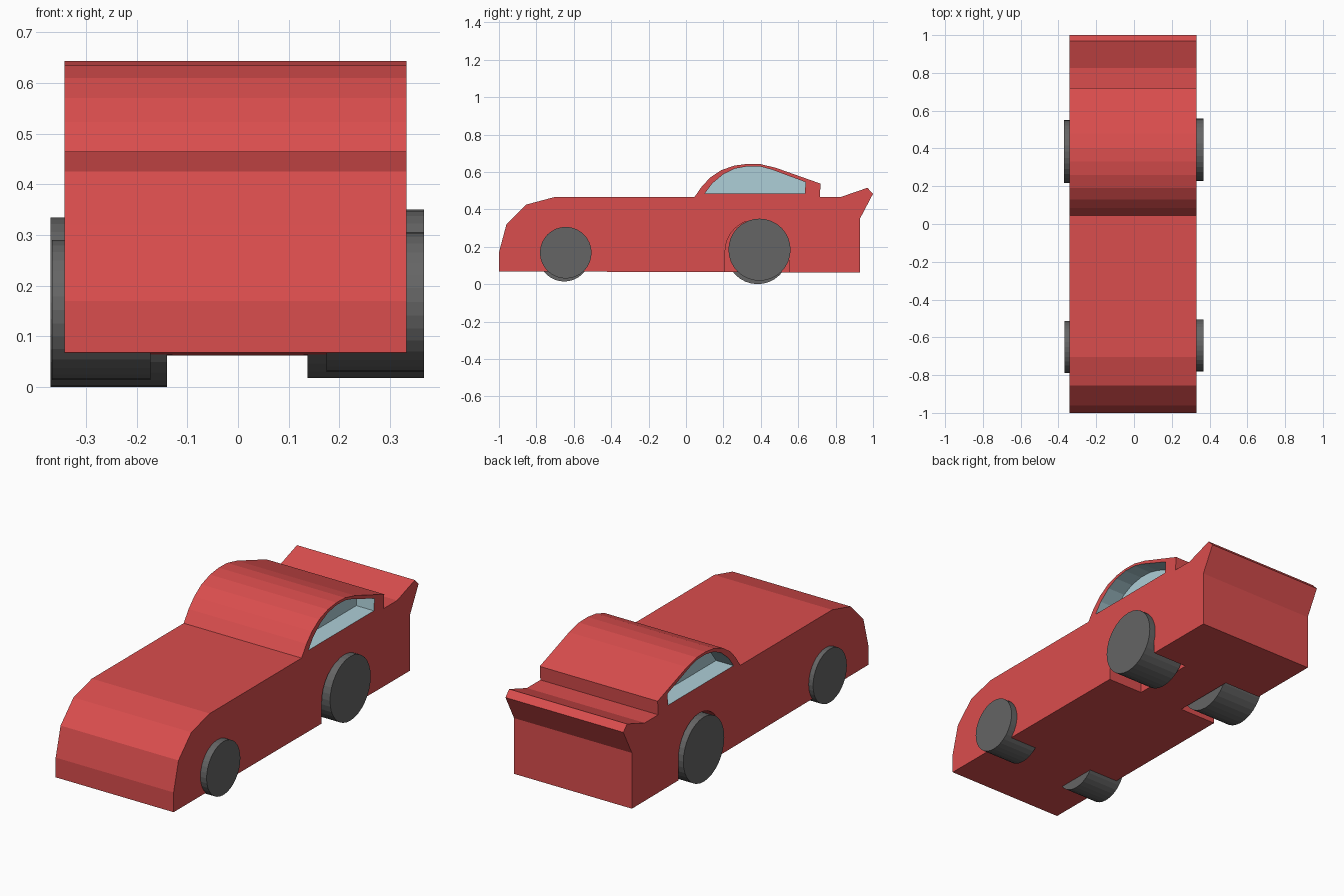
import bpy, bmesh, math

if "Cube" in bpy.data.objects:
    bpy.data.objects.remove(bpy.data.objects["Cube"])


def material(name, rgb):
    m = bpy.data.materials.new(name)
    m.diffuse_color = (*rgb, 1)
    m.use_nodes = True
    m.node_tree.nodes["Principled BSDF"].inputs["Base Color"].default_value = m.diffuse_color
    return m


red = material("red_paint", (0.70, 0.075, 0.075))
glass = material("pale_glass", (0.42, 0.62, 0.68))
rubber = material("dark_rubber", (0.13, 0.13, 0.13))


def extrude_profile(name, points, x0, x1, mats, index=0):
    """Solid made by sweeping a (y, z) outline along x."""
    bm = bmesh.new()
    face = bm.faces.new([bm.verts.new((x0, y, z)) for y, z in points])
    moved = bmesh.ops.extrude_face_region(bm, geom=[face])["geom"]
    bmesh.ops.translate(bm, vec=(x1 - x0, 0, 0),
                        verts=[v for v in moved if isinstance(v, bmesh.types.BMVert)])
    bmesh.ops.recalc_face_normals(bm, faces=bm.faces)
    for f in bm.faces:
        f.material_index = index
    mesh = bpy.data.meshes.new(name)
    bm.to_mesh(mesh)
    bm.free()
    for m in mats:
        mesh.materials.append(m)
    obj = bpy.data.objects.new(name, mesh)
    bpy.context.collection.objects.link(obj)
    return obj


def cut(target, cutter):
    mod = target.modifiers.new(cutter.name, 'BOOLEAN')
    mod.operation = 'DIFFERENCE'
    mod.solver = 'EXACT'
    mod.object = cutter
    cutter.hide_render = True
    bpy.context.view_layer.objects.active = target
    bpy.ops.object.modifier_apply(modifier=mod.name)
    bpy.data.objects.remove(cutter)


LEFT, RIGHT = -0.342, 0.332

# Body: nose, bonnet, cabin roof and tail spoiler in one side outline
outline = [
    (-1, 0.068), (-1, 0.17), (-0.96, 0.32), (-0.855, 0.425), (-0.705, 0.465),
    (0.045, 0.465), (0.085, 0.523), (0.13, 0.57), (0.19, 0.61), (0.26, 0.634),
    (0.33, 0.643), (0.40, 0.641), (0.48, 0.622), (0.72, 0.537), (0.715, 0.465),
    (0.825, 0.465), (0.97, 0.515), (1.0, 0.483), (0.93, 0.35), (0.93, 0.062)]
body = extrude_profile("car_body", outline, LEFT, RIGHT, [red, glass])

# Recessed side windows
window = [(0.10, 0.484), (0.14, 0.538), (0.20, 0.588), (0.26, 0.617), (0.33, 0.63),
          (0.40, 0.628), (0.46, 0.612), (0.64, 0.545), (0.635, 0.484)]
for x0, x1 in ((LEFT - 0.05, LEFT + 0.10), (RIGHT - 0.10, RIGHT + 0.05)):
    cut(body, extrude_profile("window_cutter", window, x0, x1, [red, glass], 1))

# Rear wheel wells, arched on top and open below
R = 0.171
arch = [(0.38 + R * math.cos(math.pi * i / 16), 0.175 + R * math.sin(math.pi * i / 16))
        for i in range(17)]
arch += [(0.38 - R, 0.0), (0.38 + R, 0.0)]
for x0, x1 in ((LEFT - 0.05, -0.13), (0.13, RIGHT + 0.05)):
    cut(body, extrude_profile("well_cutter", arch, x0, x1, [red, glass]))

# Wheels: name, inner x, outer x, y, z, radius
for name, x0, x1, y, z, r in (
        ("front_right_wheel", 0.175, 0.367, -0.643, 0.168, 0.138),
        ("front_left_wheel", -0.173, -0.367, -0.651, 0.152, 0.138),
        ("rear_right_wheel", 0.137, 0.367, 0.393, 0.184, 0.166),
        ("rear_left_wheel", -0.140, -0.370, 0.383, 0.167, 0.167)):
    bpy.ops.mesh.primitive_cylinder_add(
        vertices=32, radius=r, depth=abs(x1 - x0),
        location=((x0 + x1) / 2, y, z), rotation=(0, math.pi / 2, 0))
    wheel = bpy.context.object
    wheel.name = name
    wheel.data.materials.append(rubber)
